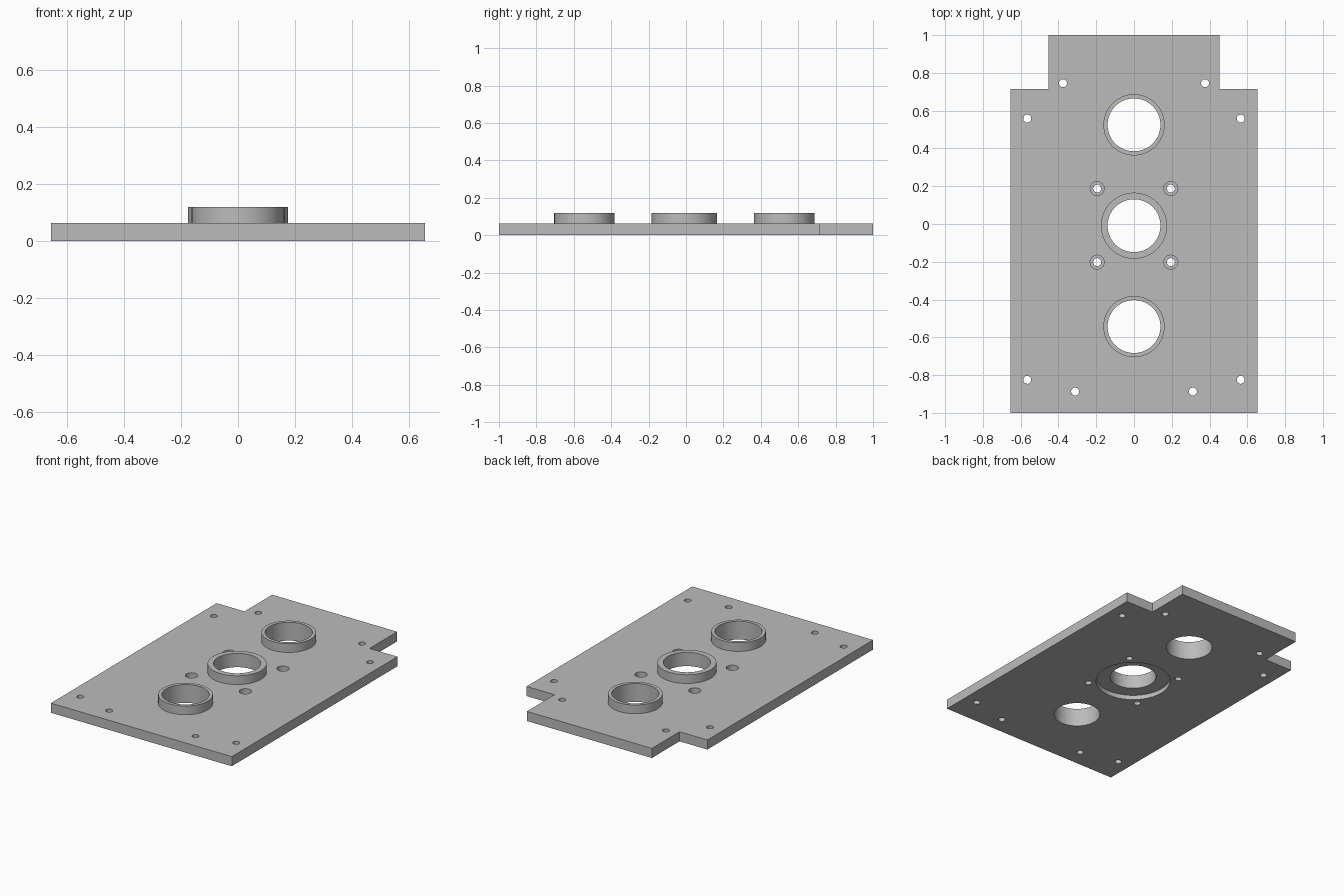
import bpy, bmesh

cube = bpy.data.objects.get("Cube")
if cube:
    bpy.data.objects.remove(cube, do_unlink=True)

PLATE_TOP, RING_TOP = 0.063, 0.12

grey = bpy.data.materials.new("machined_grey")
grey.use_nodes = True
colour = (0.5, 0.5, 0.5, 1)
grey.diffuse_color = colour
grey.node_tree.nodes["Principled BSDF"].inputs["Base Color"].default_value = colour


def prism(name, points, z0, z1):
    """Extrude a flat outline from z0 to z1."""
    bm = bmesh.new()
    face = bm.faces.new([bm.verts.new((x, y, z0)) for x, y in points])
    grown = bmesh.ops.extrude_face_region(bm, geom=[face])["geom"]
    verts = [v for v in grown if isinstance(v, bmesh.types.BMVert)]
    bmesh.ops.translate(bm, verts=verts, vec=(0, 0, z1 - z0))
    bmesh.ops.recalc_face_normals(bm, faces=bm.faces)
    mesh = bpy.data.meshes.new(name)
    bm.to_mesh(mesh)
    bm.free()
    mesh.materials.append(grey)
    obj = bpy.data.objects.new(name, mesh)
    bpy.context.scene.collection.objects.link(obj)
    return obj


def cylinder(name, x, y, radius, z0, z1, sides=64):
    bpy.ops.mesh.primitive_cylinder_add(
        vertices=sides, radius=radius, depth=z1 - z0, location=(x, y, (z0 + z1) / 2))
    obj = bpy.context.object
    obj.name = name
    obj.data.materials.append(grey)
    return obj


def combine(target, tool, operation):
    """Apply a boolean and discard the tool object."""
    tool.hide_render = True
    bpy.context.view_layer.objects.active = target
    mod = target.modifiers.new("boolean", "BOOLEAN")
    mod.operation, mod.solver, mod.object = operation, "EXACT", tool
    bpy.ops.object.modifier_apply(modifier=mod.name)
    bpy.data.objects.remove(tool, do_unlink=True)


# Plate with a narrower tab at the back
half = [(0.655, -1), (0.655, 0.714), (0.453, 0.714), (0.453, 1)]
plate = prism("mounting_plate", half + [(-x, y) for x, y in reversed(half)], 0, PLATE_TOP)

# Raised collars, then their through bores
collars = [(0.525, 0.162), (-0.009, 0.175), (-0.543, 0.162)]
for y, radius in collars:
    combine(plate, cylinder("collar", 0, y, radius, 0.04, RING_TOP), "UNION")
for y, radius in collars:
    combine(plate, cylinder("bore", 0, y, 0.14, -0.1, 0.2), "DIFFERENCE")

# Round recess under the middle collar
combine(plate, cylinder("recess", 0, -0.009, 0.227, -0.1, 0.03), "DIFFERENCE")

# Counterbored screw holes around the middle collar, and plain edge holes
screws = [(0.195, 0.188), (0.195, -0.202)]
edge_holes = [(0.376, 0.745), (0.565, 0.558), (0.565, -0.825), (0.312, -0.887)]
for side in (-1, 1):
    for x, y in screws + edge_holes:
        combine(plate, cylinder("hole", side * x, y, 0.021, -0.1, 0.2, 32), "DIFFERENCE")
    for x, y in screws:
        combine(plate, cylinder("counterbore", side * x, y, 0.037, 0.023, 0.2, 32), "DIFFERENCE")

# Smooth the round walls, keep the edges crisp
bpy.ops.object.select_all(action="DESELECT")
plate.select_set(True)
bpy.context.view_layer.objects.active = plate
bpy.ops.object.shade_smooth_by_angle()
